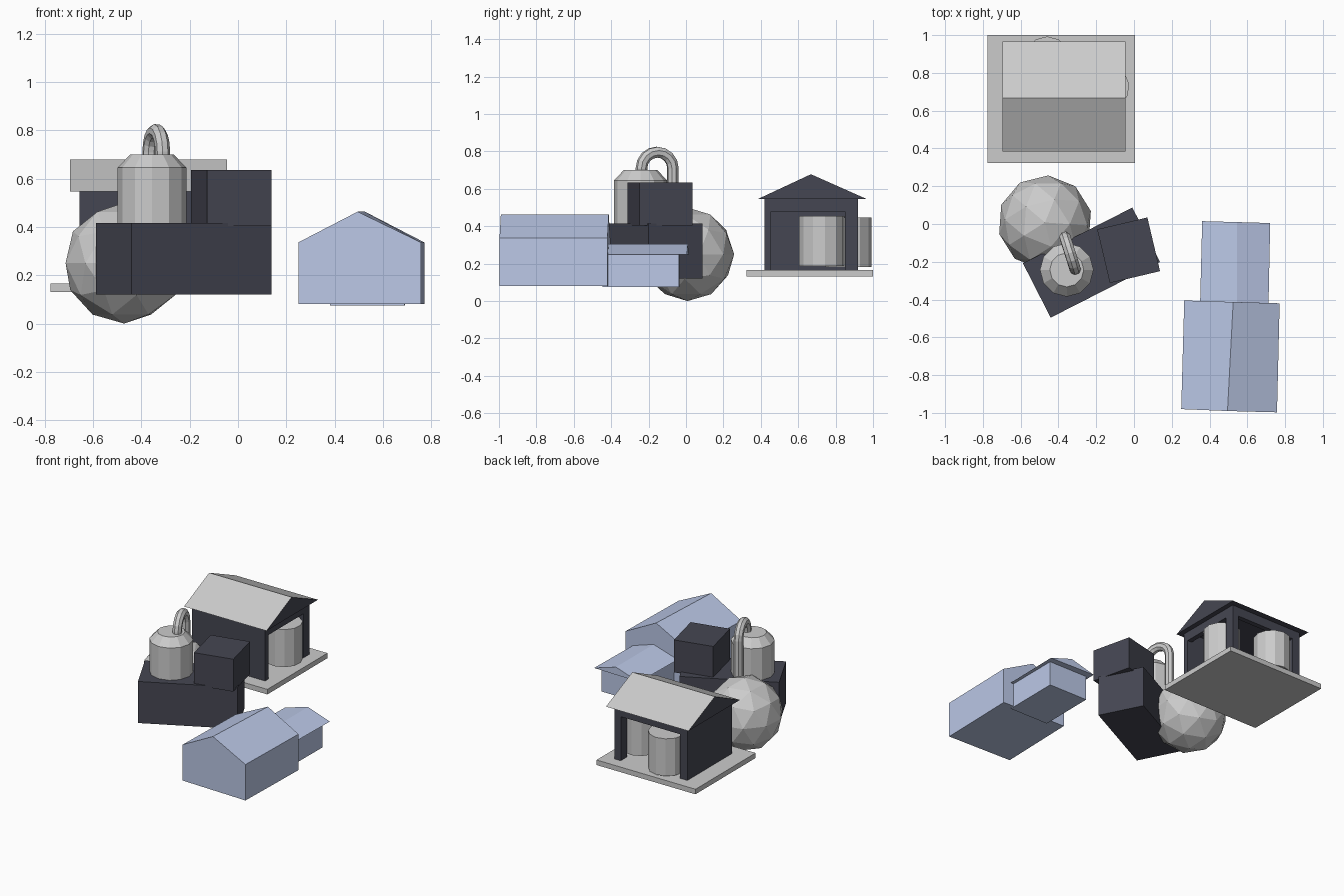
import bpy, math
from math import radians, cos, sin

if "Cube" in bpy.data.objects:
    bpy.data.objects.remove(bpy.data.objects["Cube"])


def material(name, rgb):
    m = bpy.data.materials.new(name)
    m.diffuse_color = (*rgb, 1)
    m.use_nodes = True
    m.node_tree.nodes["Principled BSDF"].inputs["Base Color"].default_value = m.diffuse_color
    return m


dark = material("dark_slate", (0.06, 0.062, 0.085))
blue = material("pale_blue", (0.5, 0.58, 0.8))
grey = material("light_grey", (0.8, 0.8, 0.8))


def box(name, x, y, z, mat=None, turn=0):
    """Box from (min, max) pairs, optionally turned about its own centre."""
    c = [(a + b) / 2 for a, b in (x, y, z)]
    bpy.ops.mesh.primitive_cube_add(size=1, location=c, rotation=(0, 0, radians(turn)))
    o = bpy.context.object
    o.name = name
    o.scale = [b - a for a, b in (x, y, z)]
    if mat:
        o.data.materials.append(mat)
    return o


def gable(name, corners, z0, eave, ridge, top, mats):
    """Gabled block: corners run anticlockwise, the ridge joins the middle of
    side 0-1 to side 2-3. The last material is used on the roof slopes."""
    v = [(x, y, eave) for x, y in corners] + [(x, y, top) for x, y in ridge]
    slopes = [(1, 2, 5, 4), (3, 0, 4, 5)]
    if z0 < eave:
        v += [(x, y, z0) for x, y in corners]
        faces = [(6, 7, 1, 4, 0), (8, 9, 3, 5, 2), (7, 8, 2, 1), (9, 6, 0, 3), (9, 8, 7, 6)]
    else:
        faces = [(0, 1, 4), (2, 3, 5), (3, 2, 1, 0)]
    me = bpy.data.meshes.new(name)
    me.from_pydata(v, [], slopes + faces)
    for m in mats:
        me.materials.append(m)
    for i in (0, 1):
        me.polygons[i].material_index = len(mats) - 1
    o = bpy.data.objects.new(name, me)
    bpy.context.collection.objects.link(o)
    return o


def cylinder(name, x, y, z0, z1, r, sides=12, turn=0):
    bpy.ops.mesh.primitive_cylinder_add(vertices=sides, radius=r, depth=z1 - z0,
                                        location=(x, y, (z0 + z1) / 2),
                                        rotation=(0, 0, radians(turn)))
    bpy.context.object.name = name


# Storage shed: slab, two solid walls, two open sides
box("shed_slab", (-0.775, 0.005), (0.323, 1.0), (0.13, 0.166))
X0, X1, Y0, Y1, Z0, Z1, T = -0.655, -0.08, 0.42, 0.92, 0.166, 0.546, 0.035
box("shed_front_wall", (X0, X1), (Y0, Y0 + T), (Z0, Z1), dark)
box("shed_left_wall", (X0, X0 + T), (Y0 + T, Y1), (Z0, Z1), dark)
box("shed_left_post", (X0 + T, X0 + 0.06), (Y1 - T, Y1), (Z0, Z1), dark)
box("shed_corner_post", (X1 - 0.05, X1), (0.85, Y1), (Z0, Z1), dark)
box("shed_back_lintel", (X0 + 0.06, X1 - 0.05), (Y1 - T, Y1), (0.48, Z1), dark)
box("shed_right_lintel", (X1 - T, X1), (Y0 + T, 0.85), (0.48, Z1), dark)
gable("shed_roof", [(-0.045, 0.385), (-0.045, 0.965), (-0.695, 0.965), (-0.695, 0.385)],
      0.546, 0.546, [(-0.045, 0.668), (-0.695, 0.668)], 0.678, [dark, grey])

# Drums poking out of the open sides
cylinder("back_drum", -0.46, 0.87, 0.183, 0.448, 0.123)
cylinder("right_drum", -0.148, 0.725, 0.187, 0.454, 0.123, turn=8)

# Faceted ball tank
bpy.ops.mesh.primitive_ico_sphere_add(subdivisions=2, radius=0.25,
                                      location=(-0.471, 0.008, 0.25),
                                      rotation=(0, 0, radians(-4)))
bpy.context.object.name = "ball_tank"

# Stacked dark blocks
box("lower_block", (-0.55, 0.1), (-0.366, -0.043), (0.12, 0.416), dark, 27)
box("upper_block", (-0.165, 0.108), (-0.285, 0.007), (0.404, 0.635), dark, 13.3)

# Upright tank with a sloped shoulder
cylinder("tank_body", -0.356, -0.243, 0.41, 0.645, 0.142)
bpy.ops.mesh.primitive_cone_add(vertices=12, radius1=0.142, radius2=0.09, depth=0.055,
                                location=(-0.356, -0.243, 0.6725))
bpy.context.object.name = "tank_shoulder"

# Pipe arching from the tank down into the ball
a, b = (-0.312, -0.238), (-0.365, -0.07)
path = [(a[0], a[1], 0.67)]
for i in range(9):
    t = math.pi * i / 8
    f = (1 - cos(t)) / 2
    path.append((a[0] + f * (b[0] - a[0]), a[1] + f * (b[1] - a[1]), 0.71 + 0.086 * sin(t)))
path.append((b[0], b[1], 0.43))
cu = bpy.data.curves.new("pipe", 'CURVE')
cu.dimensions = '3D'
cu.bevel_depth = 0.031
cu.bevel_resolution = 2
cu.use_fill_caps = True
s = cu.splines.new('POLY')
s.points.add(len(path) - 1)
for p, co in zip(s.points, path):
    p.co = (*co, 1)
s.use_smooth = False
bpy.context.collection.objects.link(bpy.data.objects.new("pipe", cu))

# Blue house with a low annex behind it
gable("house", [(0.25, -0.98), (0.757, -0.997), (0.771, -0.42), (0.266, -0.405)],
      0.08, 0.336, [(0.495, -0.99), (0.525, -0.413)], 0.463, [blue])
box("annex_body", (0.382, 0.69), (-0.445, -0.036), (0.074, 0.25), blue, -0.5)
gable("annex_roof", [(0.35, -0.42), (0.712, -0.425), (0.721, 0.005), (0.361, 0.015)],
      0.25, 0.25, [(0.545, -0.422), (0.545, 0.01)], 0.305, [blue])
